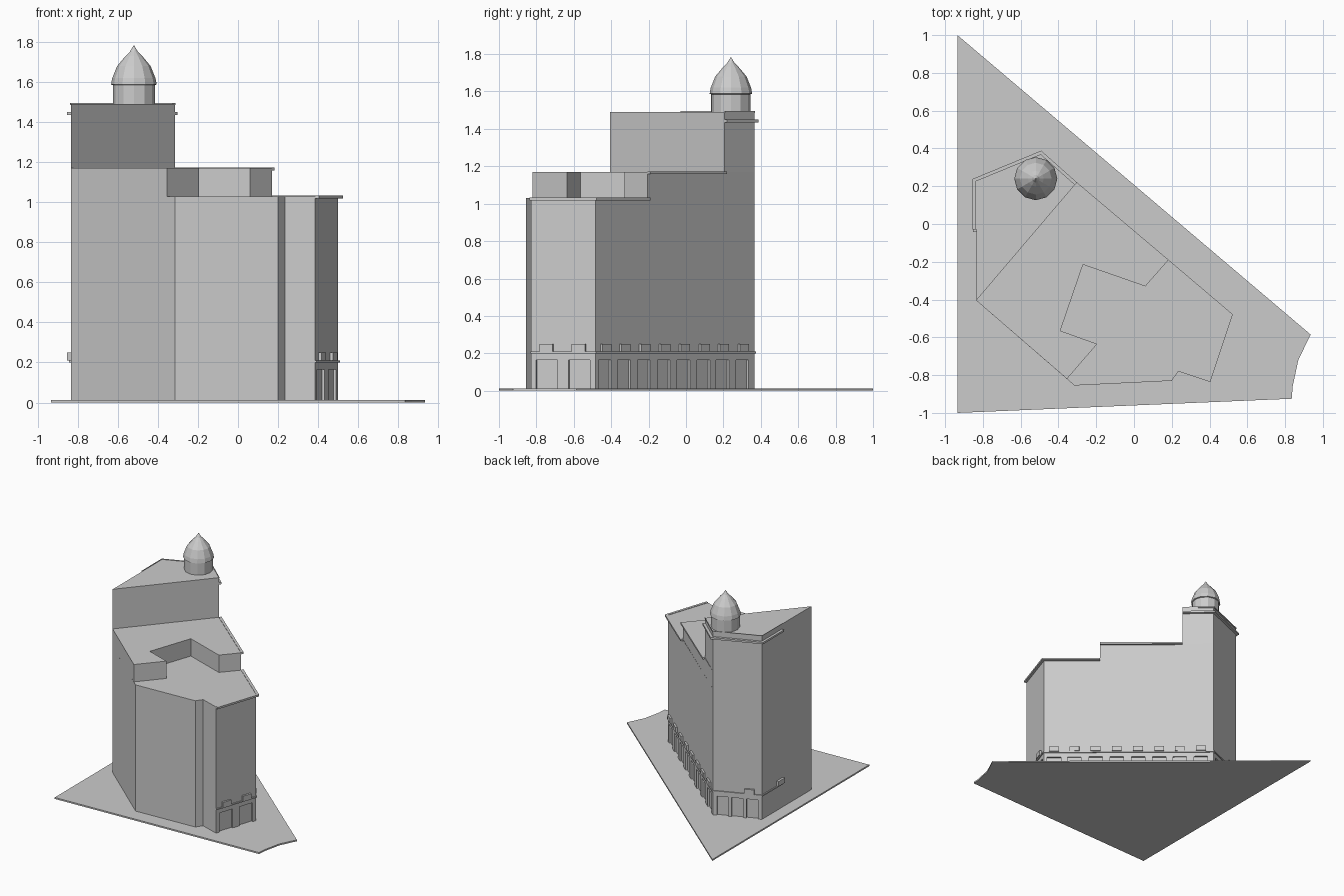
import bpy
import bmesh
from mathutils import Vector, Matrix

cube = bpy.data.objects.get("Cube")
if cube:
    bpy.data.objects.remove(cube, do_unlink=True)

stone = bpy.data.materials.new("grey_stone")
stone.use_nodes = True
GREY = (0.6, 0.6, 0.6, 1)
stone.diffuse_color = GREY
stone.node_tree.nodes["Principled BSDF"].inputs["Base Color"].default_value = GREY


def finish(name, bm):
    bmesh.ops.recalc_face_normals(bm, faces=bm.faces)
    mesh = bpy.data.meshes.new(name)
    bm.to_mesh(mesh)
    bm.free()
    mesh.materials.append(stone)
    obj = bpy.data.objects.new(name, mesh)
    bpy.context.collection.objects.link(obj)
    return obj


def prism(name, outline, z0, z1):
    """Extrude a flat outline upward."""
    bm = bmesh.new()
    face = bm.faces.new([bm.verts.new((p[0], p[1], z0)) for p in outline])
    top = bmesh.ops.extrude_face_region(bm, geom=[face])["geom"]
    verts = [v for v in top if isinstance(v, bmesh.types.BMVert)]
    bmesh.ops.translate(bm, verts=verts, vec=(0, 0, z1 - z0))
    return finish(name, bm)


def outward(p, q):
    d = (Vector(q) - Vector(p)).normalized()
    return Vector((d.y, -d.x))


def ledge(name, path, depth, z0, z1):
    """Mitred strip projecting from a run of walls."""
    normals = [outward(p, q) for p, q in zip(path, path[1:])]
    outer = []
    for i, p in enumerate(path):
        a, b = normals[max(i - 1, 0)], normals[min(i, len(normals) - 1)]
        outer.append(Vector(p) + (a + b) * depth / (1 + a.dot(b)))
    prism(name, list(path) + outer[::-1], z0, z1)


def wall_boxes(name, p, q, spots, width, depth, z0, z1):
    """Row of boxes centred on the wall plane at fractions of its length."""
    p, q = Vector(p), Vector(q)
    n, d = outward(p, q), (q - p).normalized()
    bm = bmesh.new()
    for t in spots:
        c = p.lerp(q, t)
        frame = Matrix(((d.x * width, n.x * depth * 2, 0, c.x),
                        (d.y * width, n.y * depth * 2, 0, c.y),
                        (0, 0, z1 - z0, (z0 + z1) / 2), (0, 0, 0, 1)))
        bmesh.ops.create_cube(bm, size=1, matrix=frame)
    return finish(name, bm)


# Key corners of the plan
west_n, west_s = (-0.835, 0.225), (-0.835, -0.405)
south, north = (-0.315, -0.855), (-0.495, 0.365)
east_s, east_n = (0.385, -0.83), (0.5, -0.485)
tower_step, mid_step = (-0.315, 0.205), (0.17, -0.205)
west_mid = (-0.835, -0.03)
GROUND, LOW, MID, HIGH = 0.012, 1.03, 1.17, 1.49

# Ground plate
prism("ground_plate", [(-0.935, 1), (-0.935, -1), (0.835, -0.925), (0.84, -0.86),
                       (0.87, -0.72), (0.935, -0.585)], 0, GROUND)

# Stepped building mass
body = prism("main_block", [west_n, west_s, south, (0.2, -0.83), (0.235, -0.78),
                            east_s, east_n, north], GROUND, LOW)
prism("middle_tier", [west_n, west_s, (-0.355, -0.82), (-0.195, -0.635), (-0.39, -0.565),
                      (-0.27, -0.215), (0.06, -0.33), mid_step, north], LOW, MID)
prism("upper_tier", [west_n, west_s, tower_step, north], MID, HIGH)

# Street front openings and the window boxes above them
rows = {
    "long_side": (east_n, north, [0.06, 0.18, 0.305, 0.43, 0.555, 0.68, 0.8, 0.925], 0.105),
    "short_side": (east_s, east_n, [0.25, 0.75], 0.12),
    "rear_side": (north, west_n, [0.2, 0.5, 0.8], 0.085),
}
for label, (p, q, spots, width) in rows.items():
    cutter = wall_boxes("opening_cutter", p, q, spots, width, 0.014, -0.14, 0.165)
    cut = body.modifiers.new("openings", 'BOOLEAN')
    cut.object = cutter
    cut.solver = 'EXACT'
    bpy.context.view_layer.objects.active = body
    bpy.ops.object.modifier_apply(modifier=cut.name)
    bpy.data.objects.remove(cutter, do_unlink=True)
    box_spots = [0.75] if label == "rear_side" else spots
    wall_boxes(label + "_window_boxes", p, q, box_spots, 0.075, 0.015, 0.21, 0.25)
wall_boxes("west_window_box", west_n, west_s, [0.36], 0.08, 0.018, 0.21, 0.25)

# Ledges and cornices
ledge("street_ledge", [east_s, east_n, north, west_n, west_mid], 0.008, 0.2, 0.21)
ledge("low_cornice", [east_s, east_n, mid_step], 0.02, LOW - 0.012, LOW + 0.003)
ledge("middle_cornice", [mid_step, tower_step], 0.02, MID - 0.012, MID + 0.003)
ledge("upper_ledge", [tower_step, north, west_n, west_mid], 0.02, 1.435, 1.45)
ledge("upper_cornice", [tower_step, north, west_n, west_mid], 0.004, 1.485, 1.495)

# Pointed dome on its drum, turned from one profile
profile = [(0, HIGH), (0.105, HIGH), (0.105, 1.585), (0.114, 1.588), (0.108, 1.62),
           (0.084, 1.68), (0.042, 1.73), (0.02, 1.752), (0, 1.785)]
bm = bmesh.new()
chain = [bm.verts.new((r, 0, z)) for r, z in profile]
edges = [bm.edges.new(pair) for pair in zip(chain, chain[1:])]
bmesh.ops.spin(bm, geom=chain + edges, cent=(0, 0, 0), axis=(0, 0, 1),
               angle=6.283185, steps=12, use_merge=True)
bmesh.ops.remove_doubles(bm, verts=bm.verts, dist=0.0005)
dome = finish("dome", bm)
dome.location = (-0.52, 0.24, 0)
